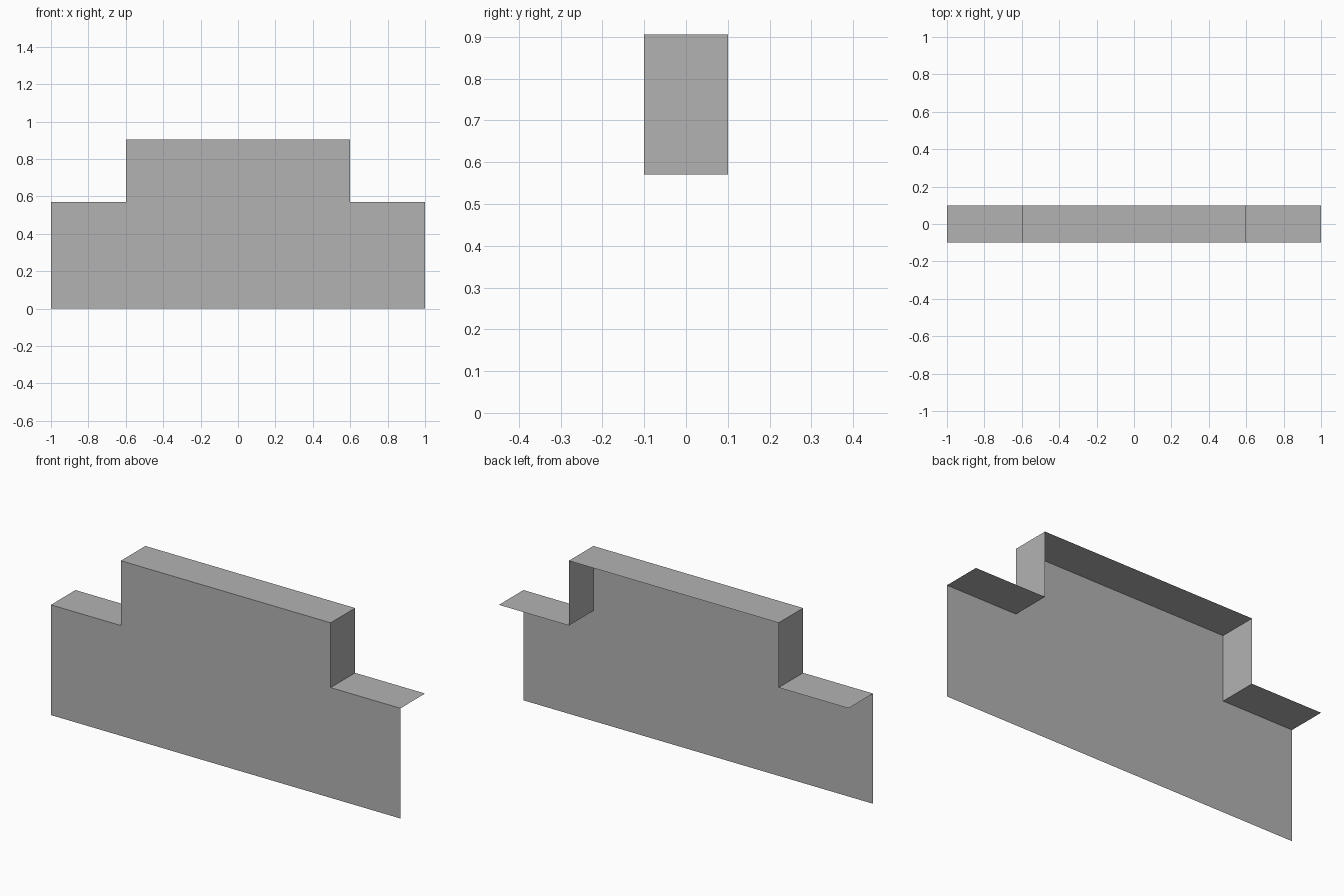
import bpy
import bmesh

cube = bpy.data.objects.get("Cube")
if cube:
    bpy.data.objects.remove(cube, do_unlink=True)

FRONT, BACK = -0.1, 0.1
LEDGE, TOP = 0.57, 0.905

grey = bpy.data.materials.new("plain grey")
grey.use_nodes = True
colour = (0.45, 0.45, 0.45, 1)
grey.diffuse_color = colour
grey.node_tree.nodes["Principled BSDF"].inputs["Base Color"].default_value = colour


def make_object(name, bm):
    mesh = bpy.data.meshes.new(name)
    bm.to_mesh(mesh)
    bm.free()
    mesh.materials.append(grey)
    obj = bpy.data.objects.new(name, mesh)
    bpy.context.collection.objects.link(obj)


# Stepped outline, from the right foot over the top to the left foot
steps = [(-1, LEDGE), (-0.6, LEDGE), (-0.6, TOP), (0.6, TOP), (0.6, LEDGE), (1, LEDGE)]

# Flat front sheet
bm = bmesh.new()
outline = [(-1, 0)] + steps + [(1, 0)]
bm.faces.new([bm.verts.new((x, FRONT, z)) for x, z in reversed(outline)])
bm.normal_update()
make_object("front_panel", bm)

# Open strip of ledges, risers and top, running back from the sheet
bm = bmesh.new()
near = [bm.verts.new((x, FRONT, z)) for x, z in steps]
far = [bm.verts.new((x, BACK, z)) for x, z in steps]
for i in range(len(steps) - 1):
    bm.faces.new((near[i], near[i + 1], far[i + 1], far[i]))
bm.normal_update()
make_object("stepped_top", bm)
